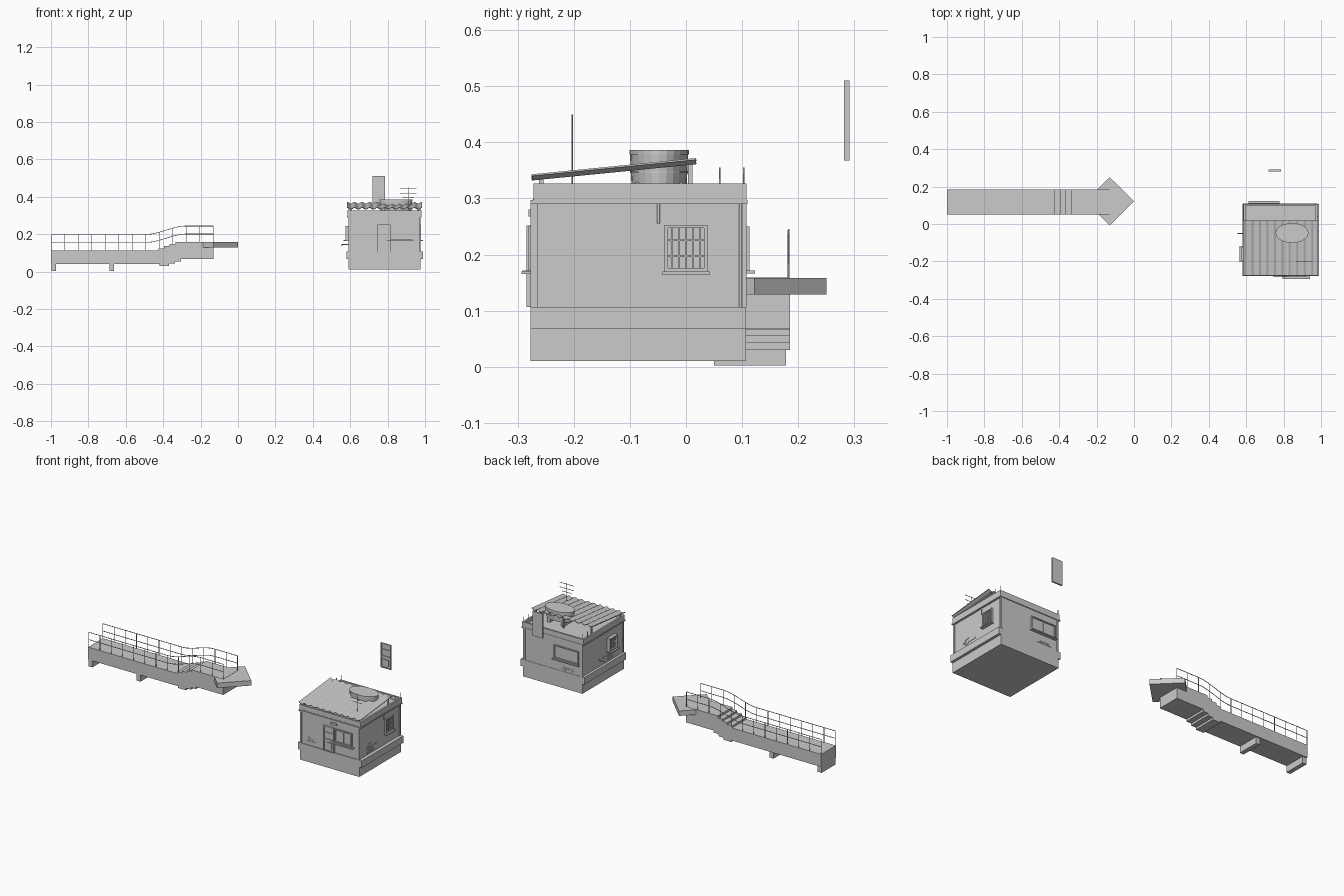
import bpy, bmesh, math
from mathutils import Matrix, Vector

cube = bpy.data.objects.get("Cube")
if cube:
    bpy.data.objects.remove(cube)

GREY = (0.6, 0.6, 0.6, 1)
grey = bpy.data.materials.new("plain_grey")
grey.use_nodes = True
grey.diffuse_color = GREY
grey.node_tree.nodes["Principled BSDF"].inputs["Base Color"].default_value = GREY


def finish(name, bm):
    bmesh.ops.recalc_face_normals(bm, faces=bm.faces)
    mesh = bpy.data.meshes.new(name)
    bm.to_mesh(mesh)
    bm.free()
    mesh.materials.append(grey)
    obj = bpy.data.objects.new(name, mesh)
    bpy.context.collection.objects.link(obj)
    return obj


def boxes(name, spans):
    """One object out of boxes, each given as (x0, x1, y0, y1, z0, z1)."""
    bm = bmesh.new()
    for x0, x1, y0, y1, z0, z1 in spans:
        mat = Matrix.Translation(((x0 + x1) / 2, (y0 + y1) / 2, (z0 + z1) / 2))
        mat = mat @ Matrix.Diagonal((x1 - x0, y1 - y0, z1 - z0, 1))
        bmesh.ops.create_cube(bm, size=1, matrix=mat)
    return finish(name, bm)


def prism(name, outline, offset):
    """Extrude a flat outline by an offset vector."""
    bm = bmesh.new()
    face = bm.faces.new([bm.verts.new(p) for p in outline])
    new = bmesh.ops.extrude_face_region(bm, geom=[face])["geom"]
    verts = [g for g in new if isinstance(g, bmesh.types.BMVert)]
    bmesh.ops.translate(bm, verts=verts, vec=offset)
    return finish(name, bm)


def rods(name, paths, radius=0.002):
    """Thin round bars along polylines."""
    curve = bpy.data.curves.new(name, "CURVE")
    curve.dimensions = "3D"
    curve.bevel_depth = radius
    curve.bevel_resolution = 1
    curve.use_fill_caps = True
    for path in paths:
        spline = curve.splines.new("POLY")
        spline.points.add(len(path) - 1)
        for point, co in zip(spline.points, path):
            point.co = (*co, 1)
    curve.materials.append(grey)
    obj = bpy.data.objects.new(name, curve)
    bpy.context.collection.objects.link(obj)


# Wall planes of the hut
X0, X1, Y0, Y1 = 0.595, 0.97, -0.273, 0.105


def on_wall(side, u0, u1, z0, z1, depth):
    """Box lying on one wall and standing out by depth."""
    return {"front": (u0, u1, Y0 - depth, Y0 + 0.002, z0, z1),
            "back": (u0, u1, Y1 - 0.002, Y1 + depth, z0, z1),
            "right": (X1 - 0.002, X1 + depth, u0, u1, z0, z1),
            "left": (X0 - depth, X0 + 0.002, u0, u1, z0, z1)}[side]


def window(name, side, u0, u1, z0, z1, bars, depth):
    t = 0.006
    spans = [(u0, u0 + t, z0, z1, depth), (u1 - t, u1, z0, z1, depth),
             (u0, u1, z0, z0 + t, depth), (u0, u1, z1 - t, z1, depth),
             (u0, u1, z0, z1, 0.002),
             (u0 - 0.004, u1 + 0.004, z0 - 0.006, z0, depth + 0.01)]
    for i in range(1, bars + 1):
        u = u0 + (u1 - u0) * i / (bars + 1)
        spans.append((u - 0.0015, u + 0.0015, z0, z1, depth * 0.7))
    if bars > 1:
        for k in (0.33, 0.67):
            z = z0 + (z1 - z0) * k
            spans.append((u0, u1, z - 0.0015, z + 0.0015, depth * 0.6))
    boxes(name, [on_wall(side, *s) for s in spans])


def bricks(name, side, u, z, rows):
    spans = []
    for i, (shift, count) in enumerate(rows):
        for k in range(count):
            a = u + shift + k * 0.032
            b = z + i * 0.0098
            spans.append(on_wall(side, a, a + 0.03, b, b + 0.0075, 0.002))
    boxes(name, spans)


# Hut body
boxes("foundation", [(0.592, 0.975, -0.277, 0.107, 0.01, 0.067)])
boxes("plinth_ledge", [(0.58, 0.99, -0.277, 0.107, 0.067, 0.107)])
boxes("walls", [(X0, X1, Y0, Y1, 0.107, 0.3)])
boxes("corner_trim", [(x, x + 0.012, y, y + 0.012, 0.107, 0.292)
                      for x in (X0 - 0.003, X1 - 0.009)
                      for y in (Y0 - 0.004, Y1 - 0.009)])
boxes("cornice", [(0.583, 0.982, -0.277, 0.11, 0.29, 0.297)])
boxes("parapet", [(0.585, 0.98, -0.272, -0.262, 0.297, 0.327),
                  (0.585, 0.98, 0.098, 0.108, 0.297, 0.327),
                  (0.585, 0.595, -0.262, 0.098, 0.297, 0.327),
                  (0.97, 0.98, -0.262, 0.098, 0.297, 0.327)])
boxes("roof_deck", [(0.593, 0.972, -0.264, 0.1, 0.296, 0.305)])

# Sloping corrugated roof sheet
waves, steps = 10, 80
bm = bmesh.new()
rows = []
for y, z in ((-0.275, 0.339), (0.018, 0.368)):
    rows.append([bm.verts.new((0.583 + 0.4 * i / steps, y,
                 z + 0.004 * math.cos(math.tau * waves * i / steps)))
                 for i in range(steps + 1)])
for i in range(steps):
    bm.faces.new((rows[0][i], rows[0][i + 1], rows[1][i + 1], rows[1][i]))
sheet = finish("corrugated_roof", bm)
solid = sheet.modifiers.new("thickness", "SOLIDIFY")
solid.thickness = 0.003
boxes("roof_supports", [(x, x + 0.008, y, y + 0.008, 0.3, top)
                        for x in (0.6, 0.78, 0.957)
                        for y, top in ((-0.262, 0.337), (0.004, 0.364))])

# Oval water tank with rim and hoops
bm = bmesh.new()
tank_rings = ((0.93, 0.327), (0.95, 0.345), (0.97, 0.345), (0.97, 0.349), (0.95, 0.349),
              (0.98, 0.378), (1.0, 0.378), (1.0, 0.386))
loops = []
for s, z in tank_rings:
    loops.append([bm.verts.new((0.845 + 0.088 * s * math.cos(math.tau * i / 24),
                                -0.048 + 0.053 * s * math.sin(math.tau * i / 24), z))
                  for i in range(24)])
for a, b in zip(loops, loops[1:]):
    for i in range(24):
        j = (i + 1) % 24
        bm.faces.new((a[i], a[j], b[j], b[i]))
bm.faces.new(loops[0])
bm.faces.new(loops[-1])
finish("water_tank", bm)
boxes("tank_stand", [(x, x + 0.02, -0.09, -0.005, 0.303, 0.329) for x in (0.79, 0.88)])

# Aerial, corner poles and pipes
rods("aerial", [[(0.91, -0.203, 0.3), (0.91, -0.203, 0.45)]]
     + [[(0.91 - w, -0.203, z), (0.91 + w, -0.203, z)]
        for w, z in ((0.045, 0.445), (0.045, 0.418), (0.03, 0.398))], 0.0015)
rods("corner_poles", [[(x, y, 0.325), (x, y, 0.355)]
                      for x in (0.592, 0.973) for y in (0.103, 0.06)], 0.0018)
rods("drain_pipe", [[(0.973, 0.097, 0.107), (0.973, 0.097, 0.292)]], 0.003)
rods("roof_spout", [[(0.973, -0.049, 0.255), (0.973, -0.049, 0.292)]], 0.003)
rods("side_tap", [[(0.6, -0.05, 0.145), (0.556, -0.05, 0.145), (0.556, -0.05, 0.138)]], 0.003)

# Windows and brick patches
window("right_window", "right", -0.038, 0.038, 0.17, 0.253, 5, 0.009)
window("left_window", "left", -0.198, -0.122, 0.17, 0.245, 5, 0.02)
window("back_window", "back", 0.615, 0.775, 0.172, 0.25, 1, 0.008)
patch = ((0, 2), (0, 2), (0.016, 1), (0, 3), (0, 1), (0.01, 1))
bricks("right_bricks", "right", -0.197, 0.11, patch)
bricks("left_bricks", "left", -0.18, 0.11, patch)
bricks("front_bricks", "front", 0.635, 0.125, ((0, 2), (0.016, 1), (0, 1)))
bricks("back_bricks", "back", 0.64, 0.115, ((0, 3), (0.016, 2)))


def door_parts(u0, u1, z0, z1):
    """Frame, glazing bars and lower panel as (u0, u1, z0, z1) strips."""
    t, mid = 0.006, z0 + (z1 - z0) * 0.5
    return [(u0, u0 + t, z0, z1), (u1 - t, u1, z0, z1), (u0, u1, z1 - t, z1),
            (u0, u1, z0, z0 + t), (u0, u1, mid - t, mid),
            (u0, u1, (mid + z1) / 2 - 0.002, (mid + z1) / 2 + 0.002),
            (u0 + 0.015, u1 - 0.015, z0 + 0.015, mid - 0.02)]


# Front door, serving window and counter
boxes("front_door", [on_wall("front", *p, 0.011) for p in door_parts(0.747, 0.815, 0.107, 0.252)]
      + [on_wall("front", 0.747, 0.815, 0.107, 0.252, 0.007)])
window("serving_window", "front", 0.818, 0.928, 0.172, 0.25, 1, 0.008)
boxes("counter", [on_wall("front", 0.795, 0.94, 0.165, 0.17, 0.02)])
boxes("lamp_plate", [on_wall("front", 0.79, 0.83, 0.268, 0.28, 0.008)])

# Detached hanging panel
boxes("hanging_panel", [(0.72, 0.786, 0.286, 0.291, 0.368, 0.51)]
      + [(a, b, 0.282, 0.287, c, d) for a, b, c, d in door_parts(0.72, 0.786, 0.368, 0.51)])

# Walkway with stairs above and below
top = [(-1, 0.113)]
bottom = [(-1, 0.04), (-0.42, 0.04), (-0.42, 0.03)]
for i in range(4):
    x = -0.425 + 0.03 * i
    top += [(x, 0.113 + 0.0115 * i), (x, 0.113 + 0.0115 * (i + 1))]
for i in range(3):
    x = -0.37 + 0.032 * i
    bottom += [(x, 0.03 + 0.0123 * i), (x, 0.03 + 0.0123 * (i + 1))]
profile = bottom + [(-0.13, 0.067), (-0.13, 0.159)] + top[::-1]
prism("walkway", [(x, 0.05, z) for x, z in profile], Vector((0, 0.135, 0)))
boxes("walkway_legs", [(x, x + 0.025, 0.05, 0.178, 0.002, 0.042) for x in (-0.998, -0.688)])
prism("end_platform", [(0, 0.122, 0.129), (-0.13, 0.25, 0.129),
                       (-0.259, 0.122, 0.129), (-0.13, -0.007, 0.129)], Vector((0, 0, 0.029)))


# Railings following the floor
def rise(x):
    t = min(max((x + 0.49) / 0.21, 0), 1)
    return 0.045 * t * t * (3 - 2 * t)


posts = [-0.998 + 0.0722 * i for i in range(13)]
for side, y in (("front", 0.053), ("back", 0.183)):
    paths = [[(x, y, 0.105 + rise(x)), (x, y, 0.199 + rise(x))] for x in posts]
    for z in (0.156, 0.199):
        paths.append([(x / 100, y, z + rise(x / 100)) for x in (-99.8, *range(-49, -27, 3), -13.2)])
    rods(side + "_railing", paths, 0.0018)
